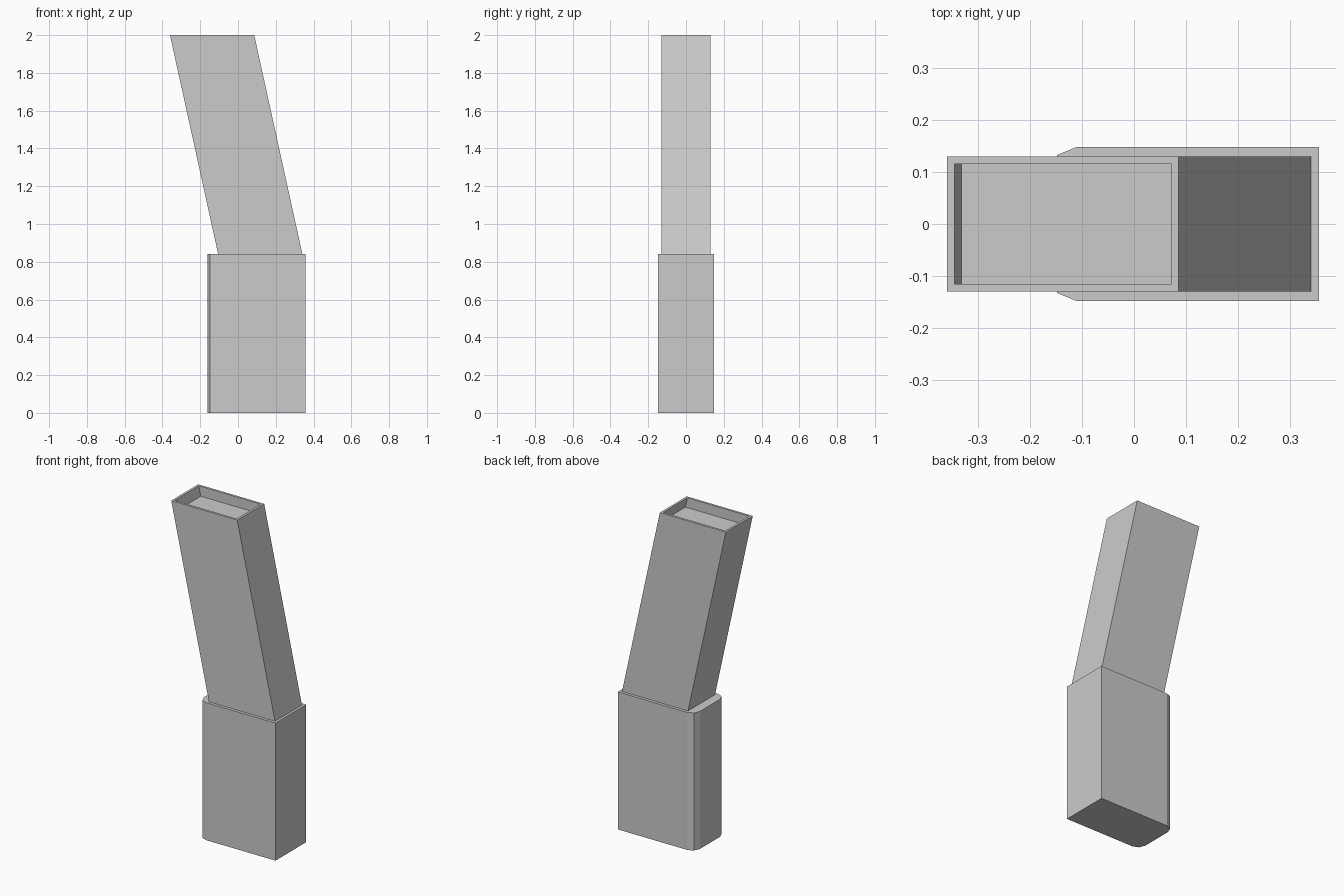
import bpy
import bmesh

cube = bpy.data.objects.get("Cube")
if cube:
    bpy.data.objects.remove(cube, do_unlink=True)

grey = bpy.data.materials.new("plain_grey")
grey.use_nodes = True
colour = (0.6, 0.6, 0.6, 1)
grey.diffuse_color = colour
grey.node_tree.nodes["Principled BSDF"].inputs["Base Color"].default_value = colour

JOINT = 0.84          # height where the leaning shaft meets the grip
LEAN = -0.255 / 1.16  # sideways shift per unit of height


def make_object(name, bm):
    bmesh.ops.recalc_face_normals(bm, faces=bm.faces)
    mesh = bpy.data.meshes.new(name)
    bm.to_mesh(mesh)
    bm.free()
    mesh.materials.append(grey)
    obj = bpy.data.objects.new(name, mesh)
    bpy.context.collection.objects.link(obj)


def box(x0, x1, half_depth, z0, z1):
    bm = bmesh.new()
    bmesh.ops.create_cube(bm, size=1)
    for v in bm.verts:
        v.co.x = x1 if v.co.x > 0 else x0
        v.co.y = half_depth if v.co.y > 0 else -half_depth
        v.co.z = z1 if v.co.z > 0 else z0
    return bm


# Upright base with its two right-hand corners rounded in two steps
bm = box(-0.162, 0.357, 0.148, 0, JOINT)
corners = [e for e in bm.edges if all(v.co.x < 0 for v in e.verts)
           and abs(e.verts[0].co.z - e.verts[1].co.z) > 0.1]
bmesh.ops.bevel(bm, geom=corners, offset=0.05, segments=2, profile=0.5,
                affect='EDGES')
make_object("base", bm)

# Leaning shaft with a shallow recess in its open top
bm = box(-0.105, 0.341, 0.13, JOINT, 2)
top = max(bm.faces, key=lambda f: f.calc_center_median().z)
bmesh.ops.inset_region(bm, faces=[top], thickness=0.02)
floor = bmesh.ops.extrude_face_region(bm, geom=[top])["geom"]
bmesh.ops.delete(bm, geom=[top], context='FACES_ONLY')
for v in floor:
    if isinstance(v, bmesh.types.BMVert):
        v.co.z -= 0.06
for v in bm.verts:
    v.co.x += LEAN * (v.co.z - JOINT)
make_object("leaning_shaft", bm)
